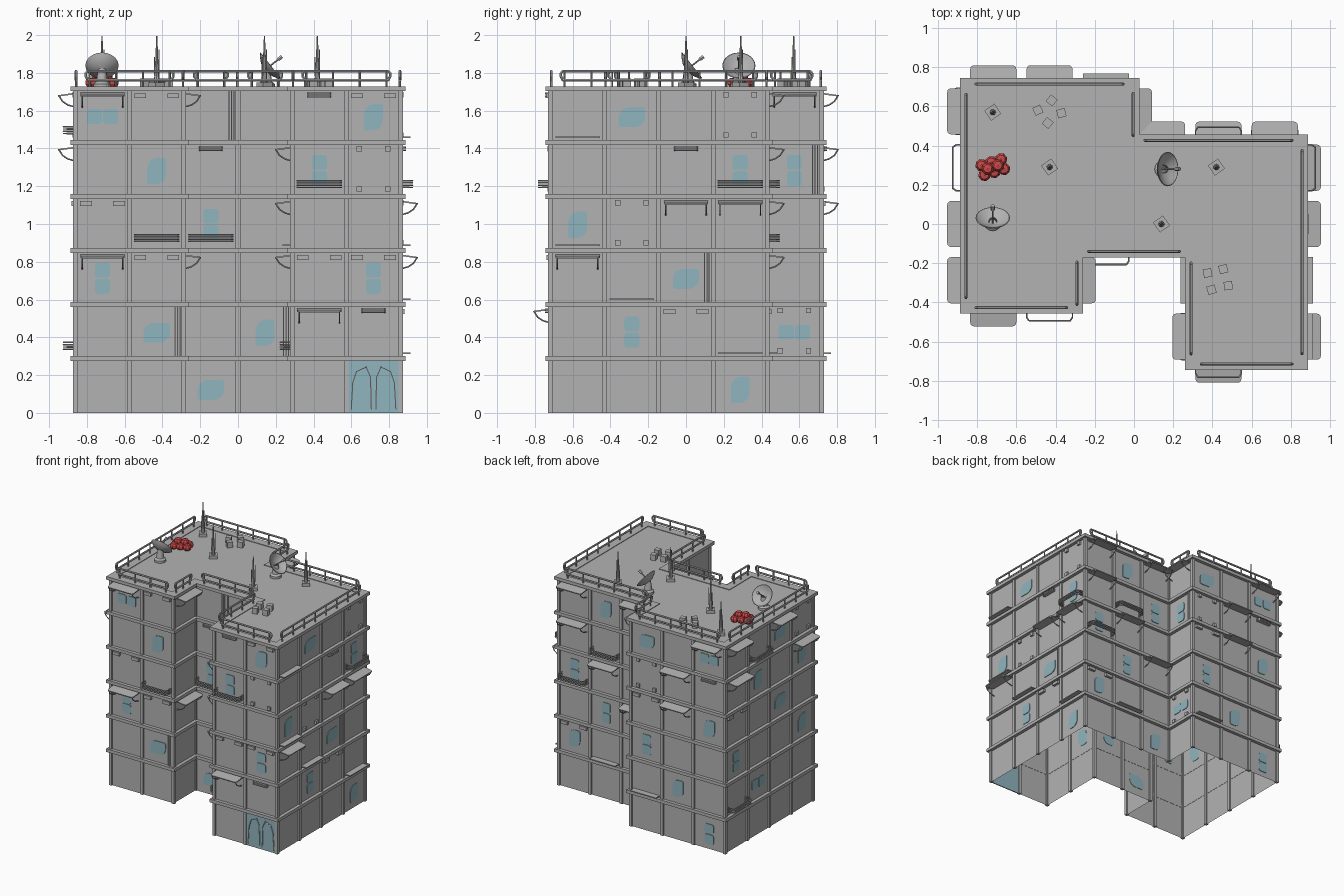
import bpy, bmesh, math
from mathutils import Matrix, Vector

if "Cube" in bpy.data.objects:
    bpy.data.objects.remove(bpy.data.objects["Cube"])

C, FH, TOP = 0.287, 0.2855, 1.729
PLAN = [(-3, -1.5), (-1, -1.5), (-1, -.5), (1, -.5), (1, -2.5),
        (3, -2.5), (3, 1.5), (0, 1.5), (0, 2.5), (-3, 2.5)]
PLAN = [Vector((x * C, y * C, 0)) for x, y in PLAN]
N = len(PLAN)
UP = Vector((0, 0, 1))


def material(name, rgb):
    m = bpy.data.materials.new(name)
    m.diffuse_color = (*rgb, 1)
    m.use_nodes = True
    m.node_tree.nodes["Principled BSDF"].inputs["Base Color"].default_value = m.diffuse_color
    return m


GREY = material("concrete_grey", (.45, .45, .45))
BLUE = material("glass_blue", (.28, .46, .52))
RED = material("tarp_red", (.6, .065, .065))
parts = {}


def part(name, mat=GREY):
    if name not in parts:
        parts[name] = (bmesh.new(), mat)
    return parts[name][0]


def box(bm, M, c, s):
    bmesh.ops.create_cube(bm, size=1, matrix=M @ Matrix.Translation(c) @ Matrix.Diagonal((*s, 1)))


def path(bm, M, pts, r, n=6):
    for a, b in zip(pts, pts[1:]):
        a, b = Vector(a), Vector(b)
        d = b - a
        T = Matrix.Translation((a + b) / 2) @ d.to_track_quat('Z', 'Y').to_matrix().to_4x4()
        bmesh.ops.create_cone(bm, cap_ends=True, segments=n, radius1=r, radius2=r,
                              depth=d.length + r * .5, matrix=M @ T)


def prism(bm, M, pts, z0, z1):
    lo = [bm.verts.new(M @ Vector((x, y, z0))) for x, y in pts]
    hi = [bm.verts.new(M @ Vector((x, y, z1))) for x, y in pts]
    bm.faces.new(hi)
    bm.faces.new(lo[::-1])
    for i in range(len(pts)):
        j = (i + 1) % len(pts)
        bm.faces.new((lo[i], lo[j], hi[j], hi[i]))


def rounded(cx, cy, w, h, radii, seg=5):
    # rectangle with one radius per corner, counter-clockwise from bottom left
    pts = []
    for k, r in enumerate(radii):
        sx, sy = (-1, 1, 1, -1)[k], (-1, -1, 1, 1)[k]
        for i in range(seg + 1):
            a = math.pi + math.pi / 2 * (k + i / seg)
            pts.append((cx + sx * (w / 2 - r) + r * math.cos(a), cy + sy * (h / 2 - r) + r * math.sin(a)))
    return pts


def lathe(bm, M, prof, n=16):
    rings = [[bm.verts.new(M @ Vector((r * math.cos(t * math.tau / n), r * math.sin(t * math.tau / n), z)))
              for t in range(n)] for r, z in prof]
    for a, b in zip(rings, rings[1:]):
        for i in range(n):
            bm.faces.new((a[i], a[(i + 1) % n], b[(i + 1) % n], b[i]))


def offset(d):
    out = []
    for i in range(N):
        n1 = (PLAN[i] - PLAN[i - 1]).normalized().cross(UP)
        n2 = (PLAN[(i + 1) % N] - PLAN[i]).normalized().cross(UP)
        out.append(PLAN[i] + d * (n1 + n2))
    return out


def band(bm, d0, d1, z0, z1):
    # frame that follows the plan, square in section
    sect = [[bm.verts.new(p + UP * z) for p in offset(d)] for d, z in ((d1, z0), (d1, z1), (d0, z1), (d0, z0))]
    for k in range(4):
        a, b = sect[k], sect[(k + 1) % 4]
        for i in range(N):
            j = (i + 1) % N
            bm.faces.new((a[i], a[j], b[j], b[i]))


# outer walls (open underneath), storey ledges, roof deck
bm = part("walls")
lo = [bm.verts.new(p) for p in PLAN]
hi = [bm.verts.new(p + UP * 1.71) for p in PLAN]
for i in range(N):
    bm.faces.new((lo[i], lo[(i + 1) % N], hi[(i + 1) % N], hi[i]))
for i in range(5):
    band(part("storey_ledges"), -.002, .027, .276 + FH * i, .302 + FH * i)
band(part("roof_rim"), -.037, .027, TOP - .026, TOP)
bm = part("roof_deck")
bm.faces.new([bm.verts.new(p + UP * (TOP - .005)) for p in offset(-.036)])


# facade details; M maps (along, up, outward) of one wall bay to the world
def detail(k, M):
    glass = part("windows", BLUE)
    if k in "LV":
        w, h = (.14, .105) if k == "L" else (.1, .14)
        prism(glass, M, rounded(0, .122, w, h, (.012, .055, .012, .055)), -.003, .005)
    elif k in "DH":
        for s in (-.043, .043):
            c = (0, .125 + s) if k == "D" else (s, .125)
            prism(glass, M, rounded(*c, .08, .078, (.015,) * 4, 3), -.003, .005)
    elif k == "A":
        T = M @ Matrix.Translation((0, .247, 0)) @ Matrix.Rotation(math.radians(98), 4, 'X')
        prism(part("awnings"), T, rounded(0, .046, .235, .092, (.002, .002, .02, .02), 3), -.004, .004)
        for u in (-.107, .107):
            path(part("awning_brackets"), M, [(u, .232, .085), (u, .205, .068), (u, .186, .04), (u, .175, 0)], .004)
    elif k == "B":
        for v in (.035, .047, .059, .071):
            path(part("balcony_rails"), M, [(-.117, v, 0), (-.117, v, .045), (-.105, v, .063), (.105, v, .063),
                                            (.117, v, .045), (.117, v, 0)], .0042)
    elif k == "X":
        for u in (-.087, .087):
            box(part("wall_boxes"), M, (u, .235, .01), (.062, .026, .022))
    elif k == "S":
        for u in (-.075, .075):
            for v in (.027, .24):
                box(part("wall_studs"), M, (u, v, .007), (.028, .028, .016))
    elif k == "G":
        for v in (.23, .239, .248):
            T = M @ Matrix.Translation((0, v, 0)) @ Matrix.Rotation(math.pi / 2, 4, 'X')
            prism(part("vents"), T, rounded(0, .013, .125, .03, (.002, .002, .013, .013), 3), -.003, .003)
    elif k == "P":
        for u in (.097, .11, .123):
            path(part("drain_pipes"), M, [(u, 0, .006), (u, .26, .006)], .005)
    elif k == "E":
        box(part("sill_shelves"), M, (0, .014, .025), (.235, .008, .052))
    elif k == "O":
        box(glass, M, (0, .137, .002), (.264, .274, .008))
        for s in (-1, 1):
            path(part("door_frames"), M, [(s * .118, .02, .008), (s * .11, .16, .008), (s * .09, .22, .008),
                                          (s * .035, .245, .008)], .004)
            path(part("door_frames"), M, [(s * .012, .02, .008), (s * .016, .19, .008), (s * .04, .245, .008)], .004)


# one entry per wall: storeys from the ground up, bays split by blanks
LAYOUT = [
    [". .", ". LP", "AD X", "X B", ". V", "AH X"],
    [".", ".", "A", ".", ".", "A"],
    ["L .", ". VP", ". .", "BD .", "G .", "P ."],
    [". .", "V B", "D A", "E A", ". A", ". ."],
    [". O", "A G", "X DX", ". .", "DB S", "G VX"],
    [". . . V", ". D X E", "A E LP .", "EV S A A", ". . G BD", "E L . S"],
    [". . V", "VX E .", ". D A", "DB A .", "A B D", "A V A"],
    [".", "HS", ".", ".", "DP", "A"],
    [". . D", "E V .", "D . .", "X A V", "S A G", "L . AH"],
    [". . . .", "B H . .", "D . . V", "X . L .", "A V . VA", "A B LA S"]]

for w in range(N):
    a, b = PLAN[w], PLAN[(w + 1) % N]
    u = (b - a).normalized()
    n = u.cross(UP)
    R = Matrix((u, UP, n)).transposed().to_4x4()
    length = (b - a).length
    bays = round(length / C)
    for i in range(bays + 1):  # pilasters at bay lines
        box(part("pilasters"), Matrix.Translation(a + u * C * i) @ R, (0, .855, 0), (.024, 1.71, .024))
    for f, row in enumerate(LAYOUT[w]):
        z = 0 if f == 0 else .302 + FH * (f - 1)
        for i, codes in enumerate(row.split()):
            for k in codes:
                if k != ".":
                    detail(k, Matrix.Translation(a + u * C * (i + .5) + UP * z) @ R)
    # roof railing above this wall
    M = Matrix.Translation(a + UP * TOP) @ R
    e0, e1 = .065, length - .065
    if w in (1, 7):
        e0, e1 = .03, length - .06
    rail = part("roof_railings")
    path(rail, M, [(e0, .04, -.004), (e0 - .01, .052, -.004), (e0 - .01, .068, -.004), (e0, .08, -.004), (e1, .08, -.004),
                   (e1 + .01, .068, -.004), (e1 + .01, .052, -.004), (e1, .032, -.004), (e0, .032, -.004)], .0075)
    posts = max(2, round((e1 - e0) / .15))
    for i in range(posts + 1):
        x = e0 + .01 + (e1 - e0 - .02) * i / posts
        path(rail, M, [(x, -.005, -.004), (x, .08, -.004)], .006)

# satellite dishes
for x, y, az in ((.15, .28, 0), (-.72, .01, 90)):
    M = Matrix.Translation((x, y, TOP - .005)) @ Matrix.Rotation(math.radians(az), 4, 'Z')
    lathe(part("dish_stands"), M, [(0, .025), (.02, .1), (.03, .03), (.045, .018), (.045, 0)])
    T = M @ Matrix.Translation((-.01, 0, .09)) @ Matrix.Rotation(math.radians(52), 4, 'Y')
    lathe(part("satellite_dishes"), T, [(.001, 0), (.04, .008), (.07, .024), (.088, .04), (.084, .042),
                                        (.066, .029), (.038, .013), (.001, .005)], 20)
    path(part("dish_feeds"), T, [(0, 0, 0), (0, 0, .1)], .005)
    path(part("dish_feeds"), T, [(0, 0, .095), (0, 0, .115)], .011)

# antennas
for x, y in ((-.43, .29), (.42, .29), (-.72, .57), (.14, 0)):
    M = Matrix.Translation((x, y, TOP - .005)) @ Matrix.Rotation(math.radians(35), 4, 'Z')
    box(part("antenna_bases"), M, (0, 0, .012), (.062, .062, .026))
    lathe(part("antenna_masts"), M, [(.016, .02), (.009, .12), (.003, .271), (.0005, .272)], 8)
    for d, h in ((.014, .2), (-.014, .16)):
        path(part("antenna_masts"), M, [(d, 0, .06), (d, 0, h)], .003)
        path(part("antenna_masts"), M, [(0, 0, .08), (d, 0, .08)], .003)

# roof vent boxes
for x, y, a in ((-.49, .58, 25), (-.42, .63, 50), (-.37, .565, 15), (-.44, .515, 50),
                (.375, -.25, 10), (.455, -.23, 15), (.48, -.315, 5), (.395, -.335, 15)):
    box(part("roof_boxes"), Matrix.Translation((x, y, TOP)) @ Matrix.Rotation(math.radians(a), 4, 'Z'),
        (0, 0, .018), (.043, .043, .046))

# red pile of sacks
M = Matrix.Translation((-.72, .29, TOP)) @ Matrix.Rotation(math.radians(17), 4, 'Z')
spots = [(i * .052, j * .052, .02) for i in (-1, 0, 1) for j in (-.5, .5)] + [(-.027, 0, .05), (.027, 0, .05)]
for x, y, z in spots:
    T = M @ Matrix.Translation((x, y, z))
    lathe(part("red_sacks", RED), T, [(.002, -.025), (.022, -.022), (.032, -.008), (.032, .008), (.022, .022), (.002, .025)], 8)

for name, (bm, mat) in parts.items():
    if name not in ("walls", "roof_deck"):
        bmesh.ops.recalc_face_normals(bm, faces=bm.faces)
    me = bpy.data.meshes.new(name)
    bm.to_mesh(me)
    bm.free()
    me.materials.append(mat)
    ob = bpy.data.objects.new(name, me)
    bpy.context.collection.objects.link(ob)
    if name in ("satellite_dishes", "roof_railings", "drain_pipes", "dish_feeds", "antenna_masts"):
        me.shade_smooth()
        me.set_sharp_from_angle(angle=math.radians(40))
